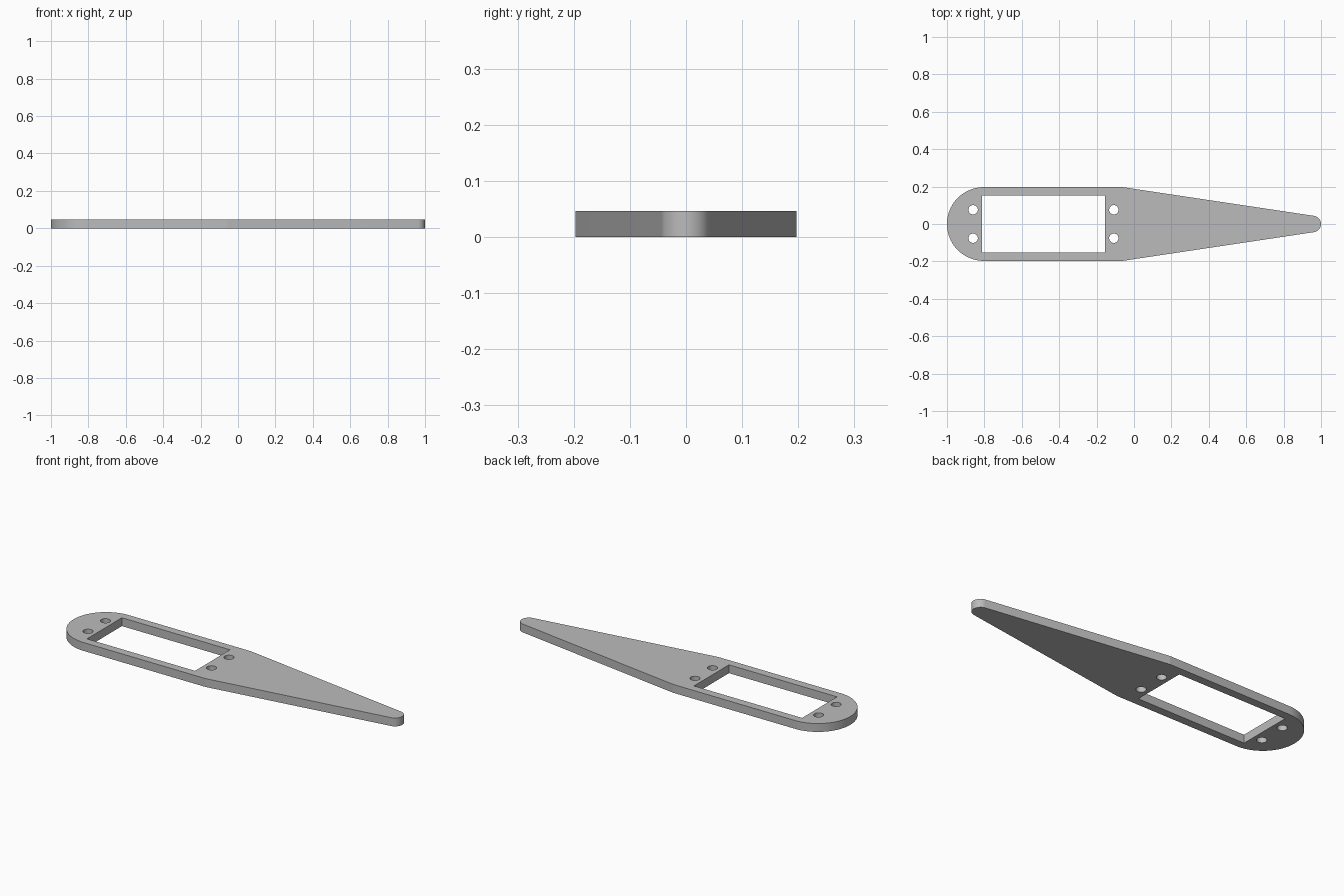
import bpy, bmesh
from math import sin, cos, pi, radians, asin

cube = bpy.data.objects.get("Cube")
if cube:
    bpy.data.objects.remove(cube, do_unlink=True)

THICK = 0.046
R_BIG, R_TIP = 0.197, 0.044
X_BIG, X_TIP, X_SHOULDER = -1 + R_BIG, 1 - R_TIP, -0.06


def arc(cx, cy, r, start, end, steps):
    """Points along a circular arc, angles in radians."""
    angles = [start + (end - start) * i / steps for i in range(steps + 1)]
    return [(cx + r * cos(a), cy + r * sin(a)) for a in angles]


# Outline: round servo end, straight sides, taper tangent to the small tip
lean = pi / 2 - asin((R_BIG - R_TIP) / (X_TIP - X_SHOULDER))
outline = arc(X_BIG, 0, R_BIG, pi / 2, 3 * pi / 2, 48)
outline += [(X_SHOULDER, -R_BIG)]
outline += arc(X_TIP, 0, R_TIP, -lean, lean, 32)
outline += [(X_SHOULDER, R_BIG)]

# Rectangular window and four screw holes
window = [(-0.813, -0.152), (-0.155, -0.152), (-0.155, 0.152), (-0.813, 0.152)]
holes = [arc(x, y, 0.025, 0, 2 * pi, 32)[:-1]
         for x in (-0.86, -0.108) for y in (-0.076, 0.076)]

# Fill the flat profile with its openings, then extrude it upward
bm = bmesh.new()
for loop in [outline, window] + holes:
    verts = [bm.verts.new((x, y, 0)) for x, y in loop]
    for a, b in zip(verts, verts[1:] + verts[:1]):
        bm.edges.new((a, b))
bmesh.ops.triangle_fill(bm, use_beauty=True, use_dissolve=False, edges=bm.edges[:])
top = bmesh.ops.extrude_face_region(bm, geom=bm.faces[:])
bmesh.ops.translate(bm, vec=(0, 0, THICK),
                    verts=[g for g in top["geom"] if isinstance(g, bmesh.types.BMVert)])
bmesh.ops.recalc_face_normals(bm, faces=bm.faces[:])

mesh = bpy.data.meshes.new("arm_plate")
bm.to_mesh(mesh)
bm.free()
plate = bpy.data.objects.new("arm_plate", mesh)
bpy.context.collection.objects.link(plate)

# Plain grey material
grey = bpy.data.materials.new("plain_grey")
grey.use_nodes = True
colour = (0.5, 0.5, 0.5, 1)
grey.diffuse_color = colour
grey.node_tree.nodes["Principled BSDF"].inputs["Base Color"].default_value = colour
mesh.materials.append(grey)

# Smooth round walls, sharp rims and corners
bpy.ops.object.select_all(action="DESELECT")
plate.select_set(True)
bpy.context.view_layer.objects.active = plate
bpy.ops.object.shade_smooth_by_angle(angle=radians(20))
for edge in mesh.edges:
    a, b = (mesh.vertices[v].co for v in edge.vertices)
    if abs(a.x - X_SHOULDER) < 0.001 and abs(b.x - X_SHOULDER) < 0.001 and a.z != b.z:
        edge.use_edge_sharp = True
